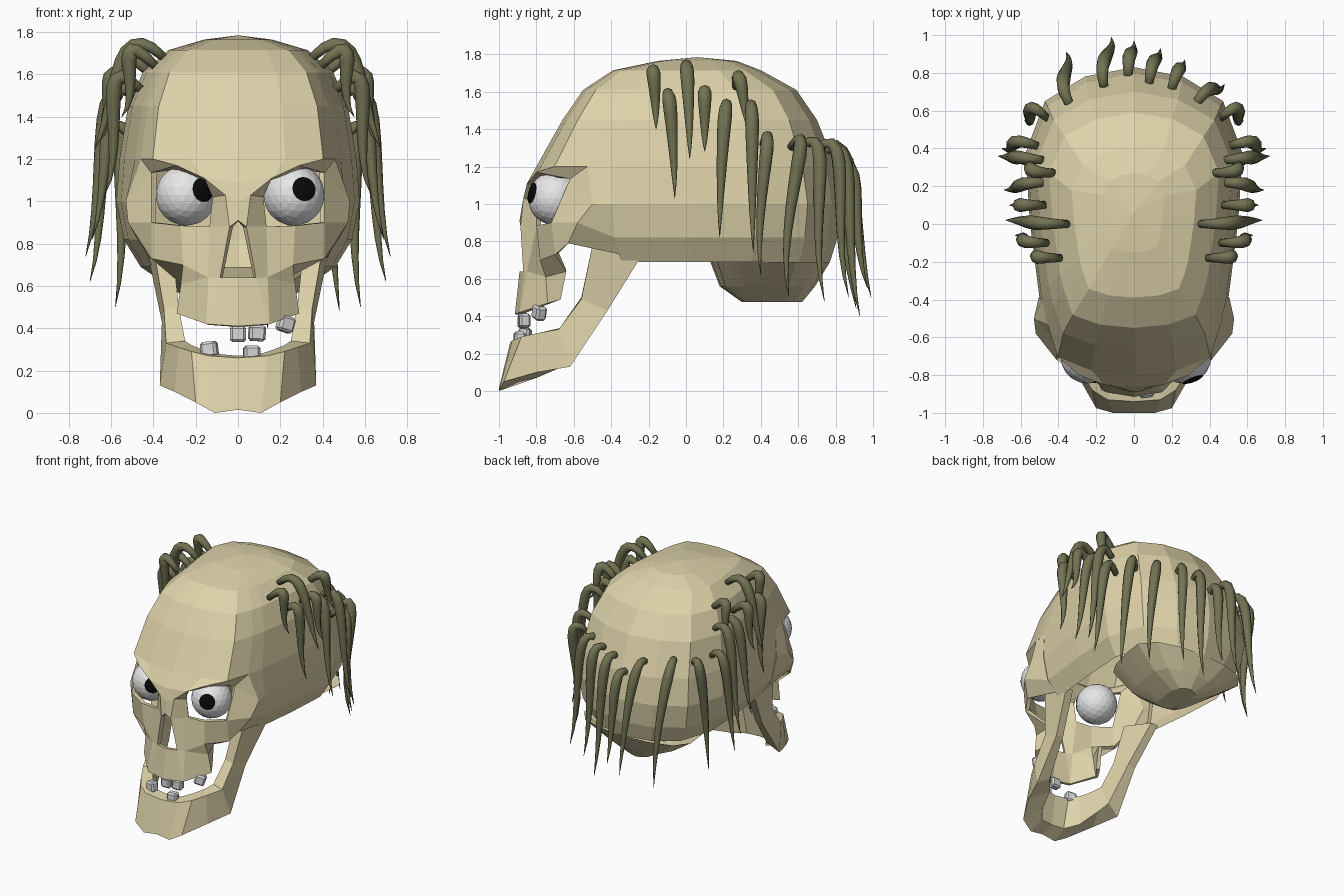
import bpy, bmesh, math
from mathutils import Vector, Matrix
from mathutils.geometry import interpolate_bezier

if "Cube" in bpy.data.objects:
    bpy.data.objects.remove(bpy.data.objects["Cube"])


def material(name, r, g, b):
    m = bpy.data.materials.new(name)
    m.diffuse_color = (r, g, b, 1)
    m.use_nodes = True
    m.node_tree.nodes["Principled BSDF"].inputs["Base Color"].default_value = m.diffuse_color
    return m


BONE = material("bone", .73, .645, .40)
HAIR = material("hair_green", .17, .17, .087)
EYE = material("eye_white", .80, .80, .80)
PUPIL = material("pupil_black", .003, .003, .003)
TOOTH = material("tooth_grey", .70, .70, .71)


def finish(name, bm, mat, smooth=False, centre=None):
    bmesh.ops.remove_doubles(bm, verts=bm.verts, dist=1e-4)
    bmesh.ops.delete(bm, geom=[v for v in bm.verts if not v.link_faces], context='VERTS')
    bmesh.ops.recalc_face_normals(bm, faces=bm.faces)
    # open shells: make sure normals point away from the given centre
    if centre is not None:
        s = sum(f.normal.dot(f.calc_center_median() - Vector(centre)) * f.calc_area() for f in bm.faces)
        if s < 0:
            bmesh.ops.reverse_faces(bm, faces=bm.faces)
    me = bpy.data.meshes.new(name)
    for f in bm.faces:
        f.smooth = smooth
    bm.to_mesh(me)
    bm.free()
    me.materials.append(mat)
    ob = bpy.data.objects.new(name, me)
    bpy.context.collection.objects.link(ob)
    return ob


def build(name, verts, faces, mat, mirror=False, **kw):
    bm = bmesh.new()
    for sx in ((1, -1) if mirror else (1,)):
        vs = [bm.verts.new((sx * v[0], v[1], v[2])) for v in verts]
        for f in faces:
            bm.faces.new([vs[i] for i in (f if sx == 1 else f[::-1])])
    return finish(name, bm, mat, **kw)


# Cranium: horizontal rings sharing one half outline (width share, front-to-back share)
OUTLINE = [(0, 0), (.40, .015), (.72, .06), (.82, .17), (.87, .25),
           (.96, .5), (1, .72), (.82, .89), (.45, .97), (0, 1)]
N = 18


def ring(z, w, yf, yb):
    half = [(tx * w, yf + ty * (yb - yf), z) for tx, ty in OUTLINE]
    return half + [(-x, y, zz) for x, y, zz in half[8:0:-1]]


rings = [(1.765, .16, -.15, .27), (1.715, .33, -.39, .40), (1.61, .45, -.55, .59),
         (1.45, .52, -.66, .70), (1.20, .56, -.80, .80),
         (1.0, .575, -.80, .83), (.82, .54, -.78, .81), (.69, .46, -.72, .77)]
verts = [(0, .06, 1.785)]
for r in rings:
    verts += ring(*r)
faces = [(0, 1 + i, 1 + (i + 1) % N) for i in range(N)]
for k in range(len(rings) - 1):
    a, b = 1 + k * N, 1 + (k + 1) * N
    # below the brow the shell is open at the front, where the face sits
    for i in (range(N) if k < 4 else range(4, 14)):
        j = (i + 1) % N
        faces.append((a + i, b + i, b + j, a + j))
build("cranium", verts, faces, BONE, centre=(0, 0, 1.1))

# Base of the skull at the back, tapering down to a keel
verts = ring(.69, .46, .13, .77) + ring(.56, .27, .18, .69) + ring(.475, .09, .30, .62)
faces = [(a + i, a + N + i, a + N + (i + 1) % N, a + (i + 1) % N) for a in (0, N) for i in range(N)]
faces.append(tuple(range(2 * N, 3 * N)))
build("skull_base", verts, faces, BONE, centre=(0, .45, .7))

# Face mask, right half, mirrored
F = {
    'a0': (0, -.80, 1.2), 'a1': (.224, -.776, 1.2), 'a2': (.403, -.704, 1.2), 'a3': (.459, -.528, 1.2),
    'a4': (.487, -.40, 1.2), 'b0': (0, -.855, 1.09), 'b1': (.16, -.85, 1.11), 'b2': (.29, -.80, 1.17),
    'b3': (.41, -.62, 1.135), 'c0': (0, -.875, 1.0), 'c1': (.06, -.87, 1.03), 'c2': (.12, -.80, 1.02),
    'd0': (0, -.89, .91), 'd1': (.04, -.885, .88), 'd2': (.135, -.80, .88), 'e1': (.27, -.80, .885),
    'e2': (.41, -.72, .90), 'f1': (.53, -.50, 1.0), 'f2': (.52, -.58, .90), 'f3': (.45, -.63, .79),
    'n1': (.505, -.39, 1.0), 'n2': (.475, -.38, .82), 'n3': (.42, -.35, .73),
    'g0': (0, -.89, .64), 'g1': (.085, -.87, .64), 'g2': (.14, -.85, .64), 'h1': (.26, -.78, .70),
    'h2': (.41, -.70, .73), 'j0': (0, -.915, .41), 'j1': (.15, -.89, .42), 'j2': (.29, -.74, .47),
    'k': (.27, -.75, .61), 'l': (.24, -.64, .64), 'm': (.25, -.67, .49),
}
PATCHES = """a0 a1 b1 b0;a1 a2 b2 b1;a2 a3 b3 b2;b0 b1 c1 c0;b1 c2 c1;c0 c1 d1 d0;c1 c2 d2 d1;
d1 d2 g2 g1;d2 e1 h1 g2;e1 e2 h2 h1;e2 f2 f3 h2;b3 f1 f2 e2;a3 f1 b3;a3 a4 n1 f1;f1 n1 n2 f2;
f2 n2 n3 f3;g0 g1 j1 j0;g1 g2 j1;g2 k j2 j1;g2 h1 k;k l m j2;h1 h2 l k"""
names = list(F)
faces = [tuple(names.index(n) for n in p.split()) for p in PATCHES.split(";")]
face = build("face", list(F.values()), faces, BONE, mirror=True, centre=(0, -.4, .9))
mod = face.modifiers.new("thickness", 'SOLIDIFY')
mod.thickness = .03
mod.offset = -1

# Lower jaw: four-point sections from the chin up the ramus, mirrored
JAW = [
    [(0, -.94, .26), (0, -.86, .27), (0, -.90, .05), (0, -1.0, .015)],
    [(.14, -.93, .27), (.11, -.85, .28), (.10, -.89, .05), (.11, -1.0, 0)],
    [(.22, -.88, .29), (.17, -.80, .30), (.17, -.80, .07), (.20, -.975, .05)],
    [(.28, -.79, .31), (.22, -.73, .32), (.22, -.66, .13), (.30, -.80, .10)],
    [(.34, -.68, .33), (.25, -.66, .34), (.27, -.60, .19), (.37, -.62, .13)],
    [(.35, -.56, .49), (.28, -.56, .50), (.30, -.42, .44), (.36, -.42, .43)],
    [(.40, -.50, .78), (.31, -.48, .78), (.36, -.24, .72), (.42, -.24, .72)],
]
verts = [p for s in JAW for p in s]
faces = [(4 * k + i, 4 * k + 4 + i, 4 * k + 4 + (i + 1) % 4, 4 * k + (i + 1) % 4)
         for k in range(len(JAW) - 1) for i in range(4)]
faces.append(tuple(range(len(verts) - 4, len(verts))))
build("lower_jaw", verts, faces, BONE, mirror=True)


# Eyes with thin curved pupil plates
def eye(side, centre, look):
    r = .145
    bm = bmesh.new()
    bmesh.ops.create_icosphere(bm, subdivisions=3, radius=r, matrix=Matrix.Translation(centre))
    finish(side + "_eye", bm, EYE)
    rot = Vector(look).to_track_quat('Z', 'Y').to_matrix()
    vs = [Vector(centre) + rot @ Vector((0, 0, r + .002))]
    for ang in (.14, .28, .41):
        for i in range(16):
            t = math.tau * i / 16
            d = Vector((math.sin(ang) * math.cos(t), math.sin(ang) * math.sin(t), math.cos(ang)))
            vs.append(Vector(centre) + rot @ d * (r + .002))
    fs = [(0, 1 + i, 1 + (i + 1) % 16) for i in range(16)]
    fs += [(1 + 16 * k + i, 17 + 16 * k + i, 17 + 16 * k + (i + 1) % 16, 1 + 16 * k + (i + 1) % 16)
           for k in range(2) for i in range(16)]
    build(side + "_pupil", vs, fs, PUPIL, centre=centre)


eye("left", (-.244, -.70, 1.03), (.57, -.80, .175))
eye("right", (.265, -.70, 1.03), (.35, -.92, .21))

# Loose teeth: position and tilt
for k, (x, y, z, tilt) in enumerate([(0, -.87, .372, 0), (.09, -.865, .377, .05), (.225, -.785, .42, .3),
                                     (-.135, -.86, .30, -.12), (.065, -.89, .28, 0)]):
    bm = bmesh.new()
    bmesh.ops.create_cube(bm, size=1, matrix=Matrix.Diagonal((.078, .06, .076, 1)))
    bmesh.ops.bevel(bm, geom=bm.edges[:], offset=.012, segments=1, affect='EDGES')
    turn = Matrix.Rotation(x * 2, 4, 'Z') @ Matrix.Rotation(tilt, 4, 'Y')
    bm.transform(Matrix.Translation((x, y, z)) @ turn)
    finish(f"tooth_{k + 1}", bm, TOOTH)


# Hair: tapered strands that rise from the root, then droop to the tip
def strand(name, root, tip, lift, rad=.043, sides=8, steps=12):
    root, tip = Vector(root), Vector(tip)
    out = Vector((root.x, max(root.y - .3, 0) * 1.6, 0)).normalized()
    up = Vector((0, 0, 1))
    drop = root.z - tip.z
    h1 = root + out * .20 + up * lift
    h2 = tip - out * .11 + up * drop * .5
    pts = interpolate_bezier(root - out * .03, h1, h2, tip, steps)
    vs = []
    for k, p in enumerate(pts):
        t = k / (steps - 1)
        d = (pts[min(k + 1, steps - 1)] - pts[max(k - 1, 0)]).normalized()
        u = d.cross(out.cross(up)).normalized()
        v = d.cross(u)
        r = rad * min(1, .45 + 1.4 * t) * (1 - t ** 2) ** .9 + .001
        vs += [p + (u * math.cos(math.tau * i / sides) + v * math.sin(math.tau * i / sides)) * r
               for i in range(sides)]
    fs = [(sides * k + i, sides * k + sides + i, sides * k + sides + (i + 1) % sides, sides * k + (i + 1) % sides)
          for k in range(steps - 1) for i in range(sides)]
    fs += [tuple(range(sides)), tuple(range(sides * (steps - 1), sides * steps))]
    build(name, vs, fs, HAIR, smooth=True)


SIDE = [(.42, -.18, 1.64, .55, -.16, 1.40), (.49, -.10, 1.53, .63, -.06, 1.03),
        (.38, 0, 1.68, .68, .02, 1.24), (.50, .10, 1.53, .66, .10, 1.28),
        (.44, .27, 1.60, .60, .32, 1.43), (.48, .22, 1.48, .69, .18, .82),
        (.50, .34, 1.48, .72, .36, .74), (.53, .42, 1.31, .70, .40, .62),
        (.48, .58, 1.30, .58, .55, .50)]
BACK = [(.33, .64, 1.30, .48, .74, .48), (.20, .72, 1.29, .27, .87, .50), (.08, .75, 1.27, .14, .93, .40),
        (-.03, .78, 1.18, 0, .97, .55), (-.16, .73, 1.28, -.12, .99, .50), (-.34, .63, 1.30, -.36, .91, .44)]
for k, s in enumerate(SIDE):
    for label, sx in (("right", 1), ("left", -1)):
        strand(f"{label}_hair_{k + 1}", (sx * s[0], s[1], s[2]), (sx * s[3], s[4], s[5]), .23)
for k, s in enumerate(BACK):
    strand(f"back_hair_{k + 1}", s[:3], s[3:], .19)
